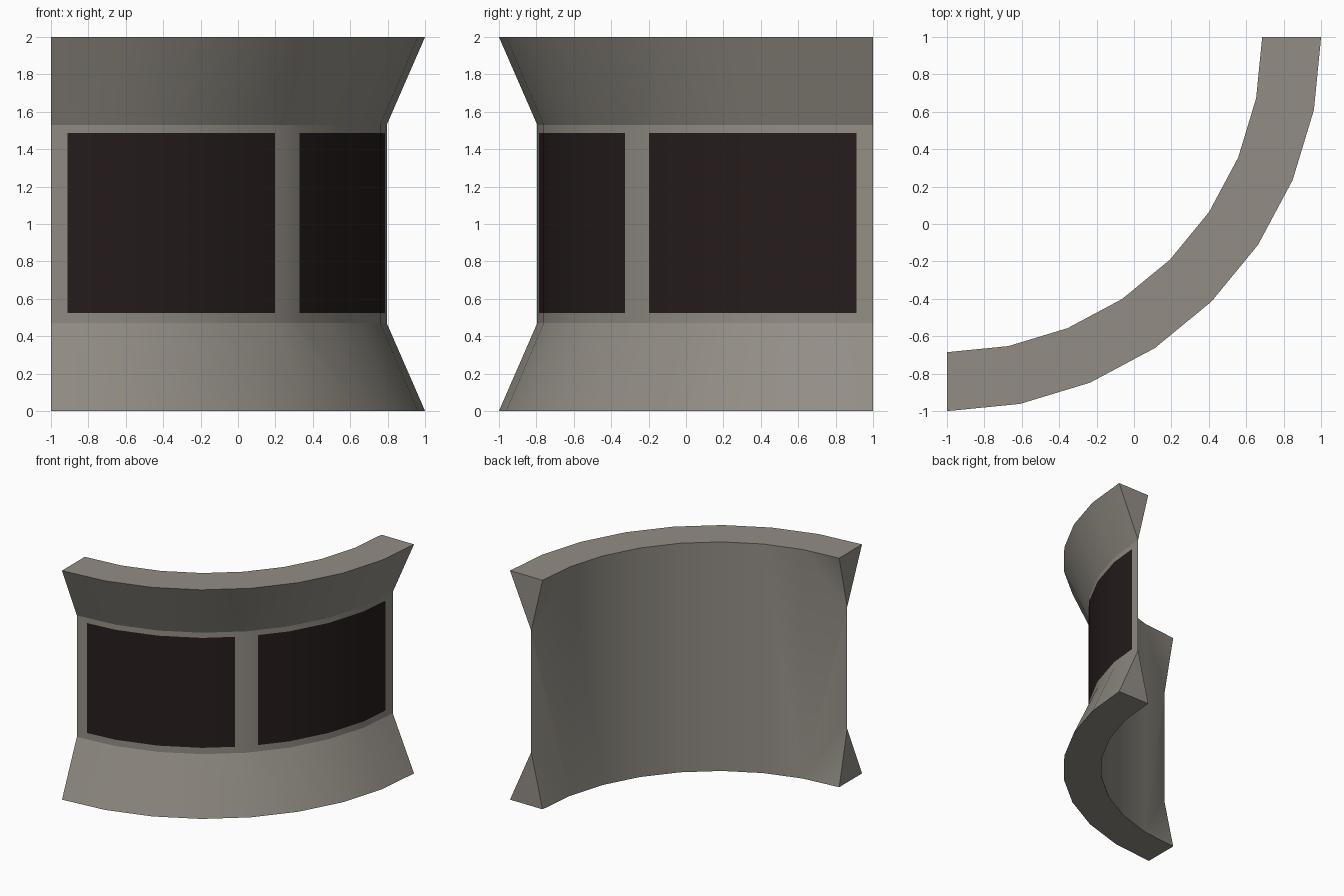
import bpy, bmesh, math

if "Cube" in bpy.data.objects:
    bpy.data.objects.remove(bpy.data.objects["Cube"])


def material(name, rgb):
    m = bpy.data.materials.new(name)
    m.diffuse_color = (*rgb, 1)
    m.use_nodes = True
    m.node_tree.nodes["Principled BSDF"].inputs["Base Color"].default_value = m.diffuse_color
    return m


# Quarter-ring wall: centre at (-1, 1), 8 flat segments
CX, CY, SEGS = -1.0, 1.0, 8
STEP = 90 / SEGS
R_RIM, R_MID, R_IN = 2.0, 1.795, 1.685
ROWS = [0.47, 0.525, 1.485, 1.53]               # heights of the upright outer band
WINDOWS = [(2.87, 42.1), (48.0, 87.13)]         # angular spans of the dark panels

bm = bmesh.new()


def vert(radius, z, deg):
    # keep extra columns on the straight chord of their segment
    mid = (min(int(deg / STEP), SEGS - 1) + 0.5) * STEP
    r = radius * math.cos(math.radians(STEP / 2)) / math.cos(math.radians(deg - mid))
    a = math.radians(deg)
    return bm.verts.new((CX + r * math.sin(a), CY - r * math.cos(a), z))


main = [i * STEP for i in range(SEGS + 1)]
angles = sorted(main + [a for w in WINDOWS for a in w])
band = {a: [vert(R_MID, z, a) for z in ROWS] for a in angles}
rim = {a: [vert(R_RIM, z, a) for z in (0, 2)] for a in main}
inner = {a: [vert(R_IN, z, a) for z in (0, 2)] for a in main}

# Outer band with dark panels
for a, b in zip(angles, angles[1:]):
    for i in range(3):
        f = bm.faces.new((band[a][i], band[b][i], band[b][i + 1], band[a][i + 1]))
        if i == 1 and any(lo < (a + b) / 2 < hi for lo, hi in WINDOWS):
            f.material_index = 1

for k, (a, b) in enumerate(zip(main, main[1:])):
    cols = [c for c in angles if a <= c <= b]
    # Flares, then flat top and bottom
    for s, row in ((0, 0), (1, 3)):
        bm.faces.new([rim[a][s], rim[b][s]] + [band[c][row] for c in reversed(cols)])
        bm.faces.new((rim[a][s], rim[b][s], inner[b][s], inner[a][s]))
    # Upright inner wall, pinched to the outer band at both ends
    if k in (0, SEGS - 1):
        e, c = (a, b) if k == 0 else (b, a)
        bm.faces.new([inner[c][1]] + band[e][::-1] + [inner[c][0]])
        bm.faces.new((inner[e][1], band[e][3], inner[c][1]))
        bm.faces.new((inner[e][0], band[e][0], inner[c][0]))
    else:
        bm.faces.new((inner[a][0], inner[b][0], inner[b][1], inner[a][1]))

for f in bm.faces:
    f.smooth = True

# Triangular end caps
for e in (main[0], main[-1]):
    for s, row in ((0, 0), (1, 3)):
        bm.faces.new((rim[e][s], inner[e][s], band[e][row]))
bmesh.ops.recalc_face_normals(bm, faces=bm.faces[:])

mesh = bpy.data.meshes.new("curved_wall")
bm.to_mesh(mesh)
bm.free()
mesh.materials.append(material("warm grey", (0.29, 0.27, 0.235)))
mesh.materials.append(material("dark brown panel", (0.020, 0.012, 0.012)))
wall = bpy.data.objects.new("curved_wall", mesh)
bpy.context.collection.objects.link(wall)

# Smooth around the curve, crisp at the flares
bpy.context.view_layer.objects.active = wall
wall.select_set(True)
bpy.ops.object.shade_smooth_by_angle(angle=math.radians(22.5))
